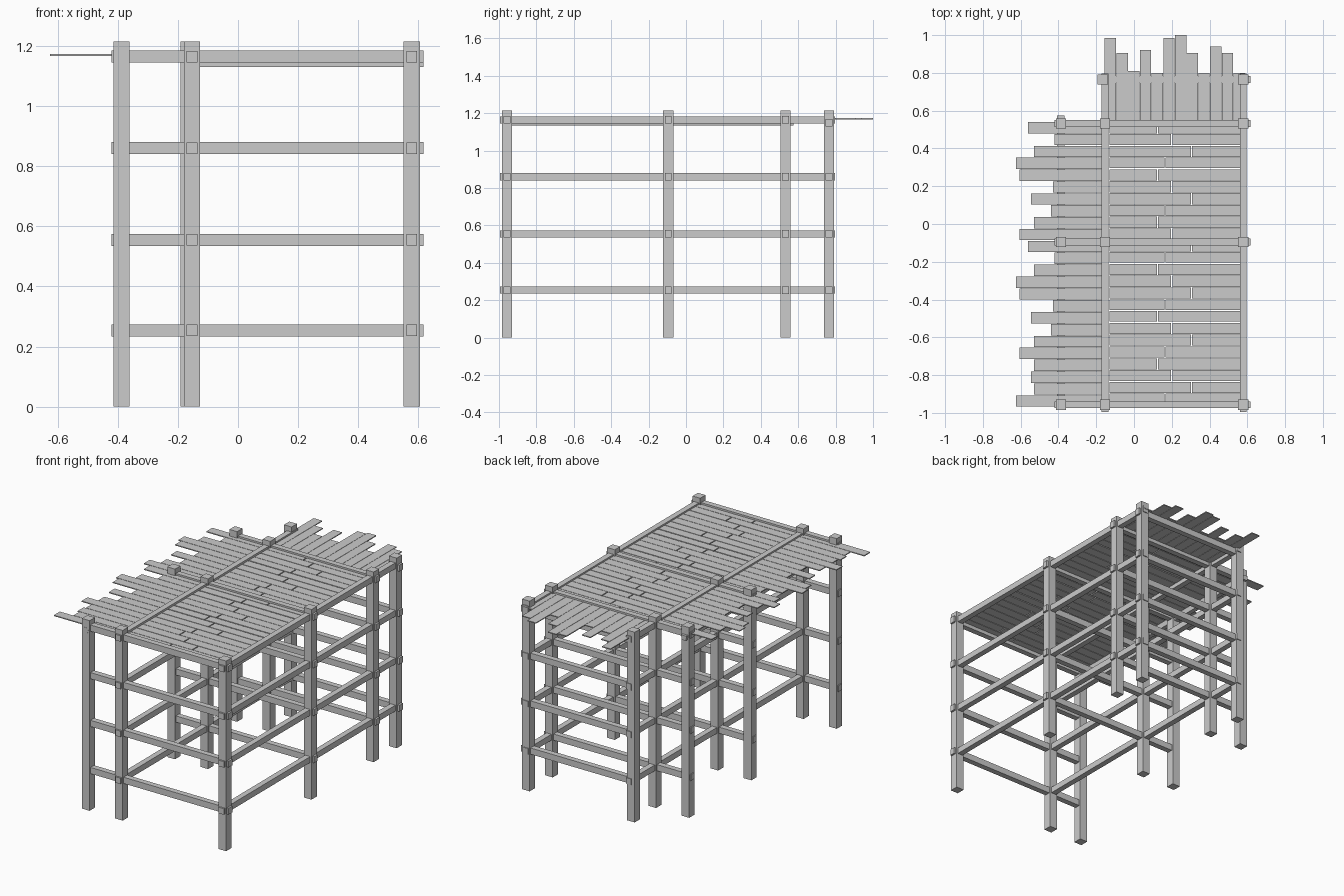
import bpy, bmesh, random

if "Cube" in bpy.data.objects:
    bpy.data.objects.remove(bpy.data.objects["Cube"])

random.seed(4)


def add_box(bm, x0, x1, y0, y1, z0, z1, taper=1.0):
    """Box between limits; taper narrows the bottom in x."""
    c = (x0 + x1) / 2
    v = []
    for z, t in ((z0, taper), (z1, 1.0)):
        for x, y in ((x0, y0), (x1, y0), (x1, y1), (x0, y1)):
            v.append(bm.verts.new((c + (x - c) * t, y, z)))
    for f in ((3, 2, 1, 0), (4, 5, 6, 7), (0, 1, 5, 4),
              (1, 2, 6, 5), (2, 3, 7, 6), (3, 0, 4, 7)):
        bm.faces.new([v[i] for i in f])


def make(name, boxes):
    bm = bmesh.new()
    for b in boxes:
        add_box(bm, *b)
    me = bpy.data.meshes.new(name)
    bm.to_mesh(me)
    bm.free()
    ob = bpy.data.objects.new(name, me)
    bpy.context.collection.objects.link(ob)
    return ob


XL, XM, XR = -0.387, -0.153, 0.578
Y0, Y1, Y2, Y3 = -0.957, -0.095, 0.532, 0.765
LEVELS = (0.254, 0.555, 0.86, 1.164)

# upright posts
h = 0.027
spots = [(x, y) for x in (XL, XM, XR) for y in (Y0, Y1, Y2)]
spots += [(XM - 0.012, Y3), (XR, Y3)]
for i, (x, y) in enumerate(spots):
    make(f"post_{i}", [(x - h, x + h, y - h, y + h, 0, 1.215)])

# rails across the width
for i, z in enumerate(LEVELS):
    for j, y in enumerate((Y0, Y1, Y2, Y3)):
        x0 = -0.42 if j < 3 else -0.192
        zz = z - 0.015 if (j == 3 and i == 3) else z
        make(f"cross_rail_{i}_{j}", [(x0, 0.617, y - 0.018, y + 0.018, zz - 0.02, zz + 0.02)])

# rails along the length
for i, z in enumerate(LEVELS):
    for j, x in enumerate((XM, XR)):
        make(f"long_rail_{i}_{j}", [(x - 0.018, x + 0.018, -0.995, 0.797, z - 0.019, z + 0.019)])

# joist under the ragged side
make("side_joist", [(XL - 0.02, XL + 0.02, -0.985, 0.575, 1.133, 1.164, 0.7)])

ZB, ZT = 1.167, 1.173
W = 0.0625

# main deck planks with staggered joints
seams = (0.125, 0.20, 0.305, 0.165)
boards = []
for x0, x1, n in ((XM + 0.022, XR - 0.018, 24),):
    for i in range(n):
        yt = 0.54 - i * W
        s = seams[i % 4]
        g = random.choice((0.002, 0.003, 0.006))
        for a, b in ((x0, s - 0.003), (s + 0.003, x1)):
            boards.append((a, b, yt - W + g, yt - 0.001, ZB, ZT))
make("main_deck", boards)

# ragged side planks
ends = (.56, .42, .53, .625, .605, .43, .545, .44, .53, .605,
        .56, .42, .53, .625, .605, .43, .545, .44, .53, .605, .53, .545, .53, .625)
make("side_deck", [(-e, XM - 0.018, 0.54 - (i + 1) * 0.0629 + 0.003, 0.54 - i * 0.0629, ZB, ZT)
                   for i, e in enumerate(ends)])

# ragged rear planks
tips = (.985, .905, .81, .92, .80, .985, 1.0, .905, .80, .94, .905, .80)
make("rear_deck", [(-0.155 + i * 0.062, -0.155 + (i + 1) * 0.062 - 0.002, Y2 + 0.018, t, ZB, ZT)
                   for i, t in enumerate(tips)])
